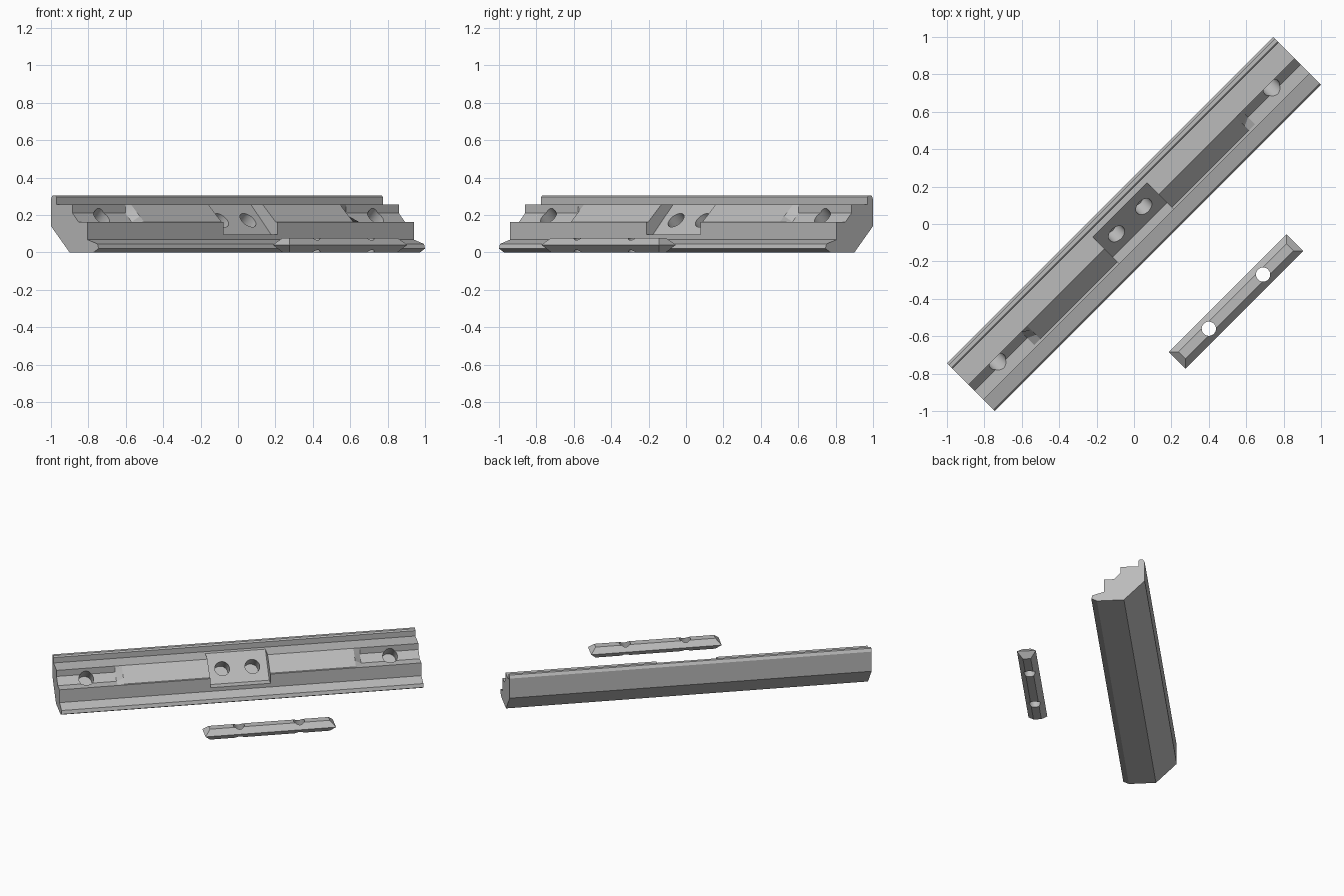
import bpy, bmesh, math
from mathutils import Matrix, Vector

if "Cube" in bpy.data.objects:
    bpy.data.objects.remove(bpy.data.objects["Cube"])

TURN = Matrix.Rotation(math.radians(45), 4, 'Z')  # parts lie on the diagonal

grey = bpy.data.materials.new("satin_grey")
grey.diffuse_color = (0.5, 0.5, 0.5, 1)
grey.use_nodes = True
grey.node_tree.nodes["Principled BSDF"].inputs["Base Color"].default_value = grey.diffuse_color


def loft(name, stations):
    """Skin equal-length (y, z) sections placed along x and cap both ends."""
    bm = bmesh.new()
    rings = [[bm.verts.new((x, y, z)) for y, z in pts] for x, pts in stations]
    n = len(rings[0])
    for a, b in zip(rings, rings[1:]):
        for i in range(n):
            bm.faces.new((a[i], a[(i + 1) % n], b[(i + 1) % n], b[i]))
    bm.faces.new(rings[0])
    bm.faces.new(rings[-1])
    bmesh.ops.recalc_face_normals(bm, faces=bm.faces[:])
    return finish(name, bm)


def finish(name, bm):
    me = bpy.data.meshes.new(name)
    bm.to_mesh(me)
    bm.free()
    me.materials.append(grey)
    ob = bpy.data.objects.new(name, me)
    bpy.context.collection.objects.link(ob)
    return ob


def drill(name, centre, axis, radius, depth, reach):
    """Cylinder cutter going depth below and reach above the centre."""
    bm = bmesh.new()
    axis = Vector(axis).normalized()
    mid = Vector(centre) + axis * (depth - reach) / 2
    m = Matrix.Translation(mid) @ axis.to_track_quat('Z', 'Y').to_matrix().to_4x4()
    bmesh.ops.create_cone(bm, cap_ends=True, segments=32, radius1=radius,
                          radius2=radius, depth=depth + reach, matrix=m)
    return finish(name, bm)


def cut(ob, cutter):
    bpy.context.view_layer.objects.active = ob
    mod = ob.modifiers.new("cut", 'BOOLEAN')
    mod.operation, mod.solver, mod.object = 'DIFFERENCE', 'EXACT', cutter
    bpy.ops.object.modifier_apply(modifier=mod.name)
    bpy.data.objects.remove(cutter)


def settle(ob):
    ob.matrix_world = TURN
    bpy.ops.object.select_all(action='DESELECT')
    ob.select_set(True)
    bpy.context.view_layer.objects.active = ob
    bpy.ops.object.shade_smooth_by_angle(angle=math.radians(25))


# Rail: ramp section in the middle, notched section at both ends
def rail_section(p, q):
    return [(0.04, 0), (0.18, 0.14), (0.18, 0.285), (0.168, 0.305),
            (0.146, 0.305), (0.138, 0.295), (0.138, 0.255),
            (0.018, 0.255), p, q, (-0.08, 0.163),
            (-0.095, 0.163), (-0.095, 0.068), (-0.172, 0.045),
            (-0.18, 0.02), (-0.142, 0)]


notched = rail_section((0.018, 0.21), (-0.028, 0.163))
ramped = rail_section((-0.015, 0.224), (-0.048, 0.193))
half = [(1.234, notched), (0.834, notched), (0.79, ramped)]
rail = loft("rail", [(-x, s) for x, s in half] + half[::-1])

# Centre pocket with a tilted floor
pocket = [(-0.045, 0.095), (0.107, 0.255), (0.12, 0.2687), (-0.15, 0.4), (-0.15, 0.095)]
cut(rail, loft("pocket_cutter", [(-0.205, pocket), (0.205, pocket)]))

# Tilted blind holes: two in the pocket, one in each end notch
for s in (-1, 1):
    cut(rail, drill("pocket_hole_cutter", (s * 0.103, 0.028, 0.172), (0, 1, -1), 0.05, 0.09, 0.1))
    cut(rail, drill("end_hole_cutter", (s * 1.036, -0.005, 0.187), (0, 1, -1), 0.05, 0.09, 0.1))
settle(rail)

# Loose clamping bar, bevelled on every side above and below its waist
bm = bmesh.new()
rings = []
for z, inset in ((0, 0.037), (0.04, 0), (0.077, 0.037)):
    x0, x1, y0, y1 = -0.352 + inset, 0.538 - inset, -0.742 + inset, -0.615 - inset
    rings.append([bm.verts.new((x, y, z)) for x, y in ((x0, y0), (x1, y0), (x1, y1), (x0, y1))])
for a, b in zip(rings, rings[1:]):
    for i in range(4):
        bm.faces.new((a[i], a[(i + 1) % 4], b[(i + 1) % 4], b[i]))
bm.faces.new(rings[0][::-1])
bm.faces.new(rings[2])
bar = finish("clamping_bar", bm)
for x in (-0.113, 0.297):
    cut(bar, drill("bar_hole_cutter", (x, -0.679, 0.04), (0, 0, 1), 0.038, 0.1, 0.1))
settle(bar)
